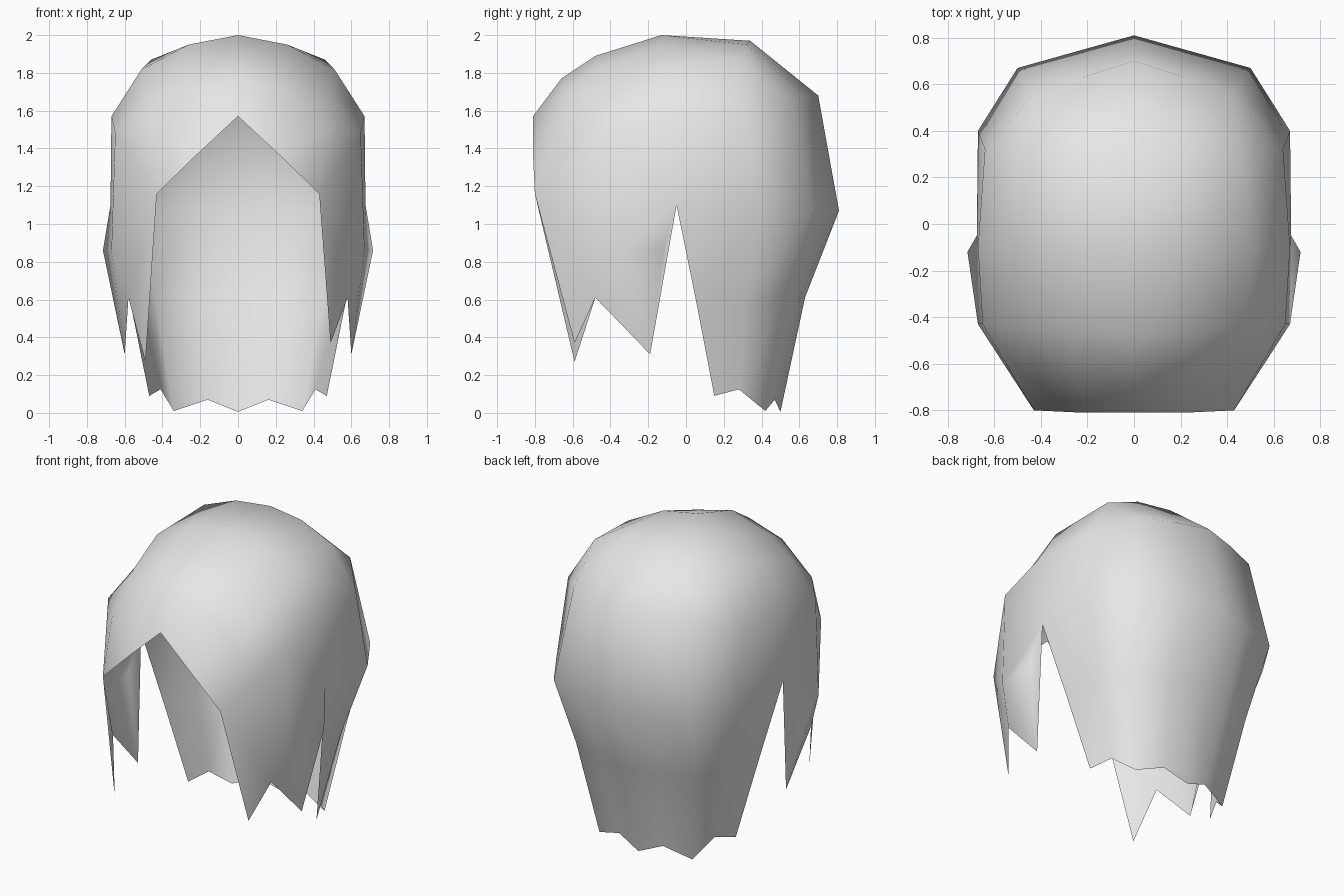
import bpy
import bmesh

old = bpy.data.objects.get("Cube")
if old:
    bpy.data.objects.remove(old, do_unlink=True)

# Single plain grey
grey = bpy.data.materials.new("hair_grey")
grey.use_nodes = True
grey.diffuse_color = (0.8, 0.8, 0.8, 1)
grey.node_tree.nodes["Principled BSDF"].inputs["Base Color"].default_value = (0.8, 0.8, 0.8, 1)

# Crown ribs, front to back, each from the centre line out to the temple
CROWN = [
    [(0, -.81, 1.57), (.22, -.81, 1.365), (.43, -.80, 1.16)],
    [(0, -.66, 1.77), (.25, -.65, 1.70), (.46, -.66, 1.50)],
    [(0, -.48, 1.89), (.26, -.46, 1.83), (.48, -.44, 1.69)],
    [(0, -.13, 2.00), (.26, -.13, 1.95), (.51, -.12, 1.82)],
    [(0, .34, 1.97), (.24, .32, 1.95), (.46, .30, 1.87)],
    [(0, .70, 1.68), (.22, .63, 1.68), (.43, .56, 1.66)],
]
# Upper edge of the sides: front, ear, back
SIDE = [(.65, -.43, 1.48), (.67, -.10, 1.57), (.64, .32, 1.58)]

# Back panel rows, each from the centre line round to the ear notch
NOTCH = (.675, -.05, 1.10)
BACK = [
    CROWN[5] + [SIDE[2], SIDE[1]],
    [(0, .81, 1.07), (.25, .74, 1.07), (.50, .67, 1.07), (.67, .40, 1.07), NOTCH],
    [(0, .63, .61), (.22, .60, .61), (.44, .52, .61), (.53, .32, .61), (.575, .05, .61)],
    [(0, .50, .005), (.16, .47, .07), (.34, .42, .01), (.41, .28, .125), (.47, .15, .09)],
]

# Front lock points
CHEEK = (.67, -.43, .86)
BULGE = (.715, -.12, .86)
GAP = (.58, -.48, .61)
EAR_TIP = (.60, -.19, .31)

bm = bmesh.new()


def face(points, side):
    bm.faces.new([bm.verts.new((side * x, y, z)) for x, y, z in points])


def grid(rows, side):
    for upper, lower in zip(rows, rows[1:]):
        for i in range(len(upper) - 1):
            face([upper[i], upper[i + 1], lower[i + 1], lower[i]], side)


for side, tip_z in ((1, .37), (-1, .27)):
    front_tip = (.49, -.59, tip_z)
    # Crown and back panel
    grid(CROWN, side)
    grid(BACK, side)
    # Temples and sides
    temples = [rib[2] for rib in CROWN]
    grid([temples[2:5], SIDE], side)
    face([temples[4], SIDE[2], temples[5]], side)
    face([temples[1], temples[2], SIDE[0]], side)
    face([temples[0], temples[1], SIDE[0], CHEEK], side)
    face([SIDE[0], SIDE[1], NOTCH, CHEEK], side)
    # Pointed front locks
    face([temples[0], CHEEK, GAP, front_tip], side)
    face([CHEEK, NOTCH, BULGE], side)
    face([BULGE, NOTCH, EAR_TIP], side)
    face([CHEEK, BULGE, EAR_TIP, GAP], side)

# Weld the patches into one open shell
bmesh.ops.remove_doubles(bm, verts=bm.verts[:], dist=0.0005)
bmesh.ops.recalc_face_normals(bm, faces=bm.faces[:])
top = max(bm.faces, key=lambda f: f.calc_center_median().z)
if top.normal.z < 0:
    bmesh.ops.reverse_faces(bm, faces=bm.faces[:])

mesh = bpy.data.meshes.new("hair")
bm.to_mesh(mesh)
bm.free()
mesh.materials.append(grey)
for poly in mesh.polygons:
    poly.use_smooth = True
hair = bpy.data.objects.new("hair", mesh)
bpy.context.collection.objects.link(hair)
